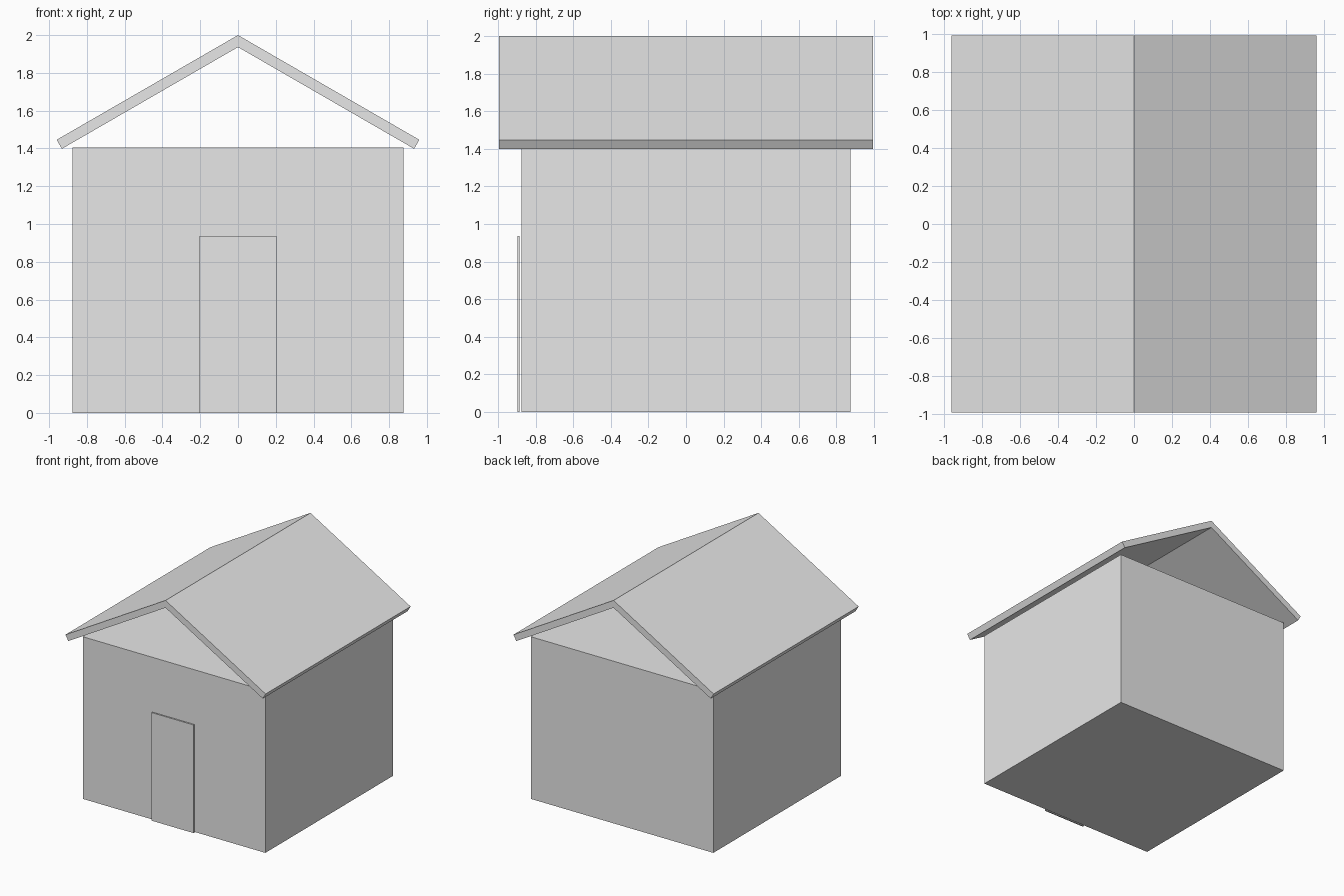
import bpy
import bmesh
from math import radians, sin, cos, tan

cube = bpy.data.objects.get("Cube")
if cube:
    bpy.data.objects.remove(cube, do_unlink=True)

grey = bpy.data.materials.new("plain grey")
grey.use_nodes = True
color = (0.8, 0.8, 0.8, 1)
grey.diffuse_color = color
grey.node_tree.nodes["Principled BSDF"].inputs["Base Color"].default_value = color


def extrude_profile(name, profile, y_front, y_back):
    """Extrude an x-z outline along y into a flat-shaded solid."""
    bm = bmesh.new()
    face = bm.faces.new([bm.verts.new((x, y_front, z)) for x, z in profile])
    new = bmesh.ops.extrude_face_region(bm, geom=[face])["geom"]
    verts = [v for v in new if isinstance(v, bmesh.types.BMVert)]
    bmesh.ops.translate(bm, verts=verts, vec=(0, y_back - y_front, 0))
    bmesh.ops.recalc_face_normals(bm, faces=bm.faces)
    mesh = bpy.data.meshes.new(name)
    bm.to_mesh(mesh)
    bm.free()
    mesh.materials.append(grey)
    obj = bpy.data.objects.new(name, mesh)
    bpy.context.collection.objects.link(obj)
    return obj


def box_profile(half_width, height):
    return [(-half_width, 0), (half_width, 0), (half_width, height), (-half_width, height)]


# Walls and the thin door panel standing just in front of them
extrude_profile("walls", box_profile(0.875, 1.406), -0.875, 0.875)
extrude_profile("door", box_profile(0.203, 0.937), -0.897, -0.885)

# Gable roof: a chevron of constant thickness with square-cut eaves
pitch, thick, ridge, eave = radians(30), 0.055, 2.0, 0.96
eave_z = ridge - eave * tan(pitch)
lower = (eave - thick * sin(pitch), eave_z - thick * cos(pitch))
roof = [(0, ridge), (eave, eave_z), lower, (0, ridge - thick / cos(pitch)),
        (-lower[0], lower[1]), (-eave, eave_z)]
extrude_profile("roof", roof, -0.993, 0.993)
